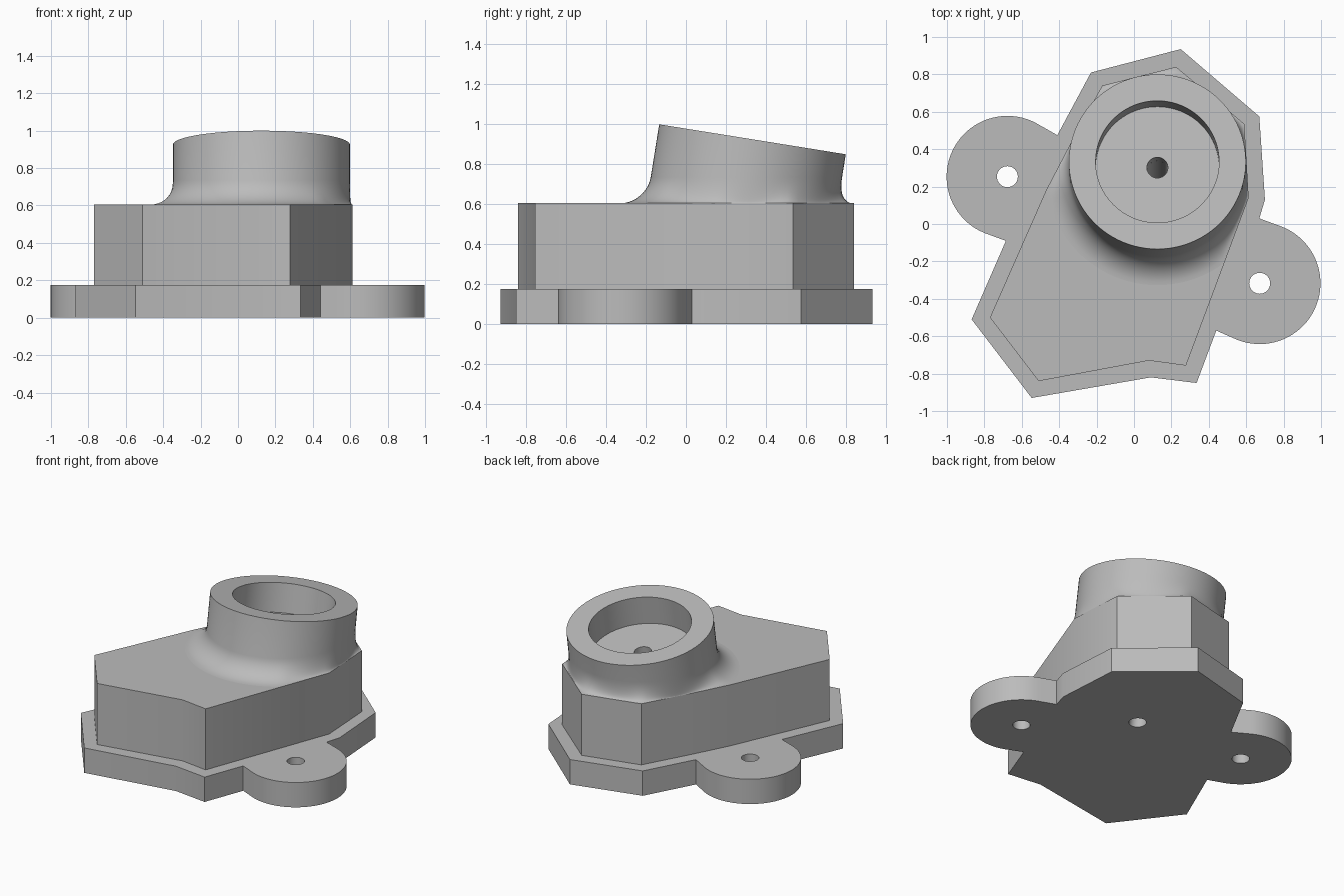
import bpy, bmesh, math
from mathutils import Vector, Matrix

if "Cube" in bpy.data.objects:
    bpy.data.objects.remove(bpy.data.objects["Cube"])

grey = bpy.data.materials.new("light_grey")
grey.diffuse_color = (0.5, 0.5, 0.5, 1)
grey.use_nodes = True
grey.node_tree.nodes["Principled BSDF"].inputs["Base Color"].default_value = grey.diffuse_color

PLATE_TOP, BODY_TOP = 0.175, 0.605
LUGS = [(0.672, -0.317), (-0.677, 0.253)]
LUG_R, HOLE_R = 0.325, 0.056
TILT = math.atan2(0.15, 0.935)
AXIS = Vector((0, math.sin(TILT), math.cos(TILT)))
ACROSS = Vector((0, math.cos(TILT), -math.sin(TILT)))
RIM = Vector((0.125, 0.333, 0.925))


def finish(name, bm):
    bmesh.ops.recalc_face_normals(bm, faces=bm.faces)
    mesh = bpy.data.meshes.new(name)
    bm.to_mesh(mesh)
    bm.free()
    ob = bpy.data.objects.new(name, mesh)
    bpy.context.collection.objects.link(ob)
    mesh.materials.append(grey)
    return ob


def select(ob):
    bpy.ops.object.select_all(action='DESELECT')
    ob.select_set(True)
    bpy.context.view_layer.objects.active = ob


def smooth(ob):
    select(ob)
    bpy.ops.object.shade_smooth_by_angle(angle=math.radians(30))


def prism(name, outline, z0, z1):
    bm = bmesh.new()
    face = bm.faces.new([bm.verts.new((x, y, z0)) for x, y in outline])
    ext = bmesh.ops.extrude_face_region(bm, geom=[face], use_keep_orig=True)
    tops = [v for v in ext["geom"] if isinstance(v, bmesh.types.BMVert)]
    bmesh.ops.translate(bm, verts=tops, vec=(0, 0, z1 - z0))
    return finish(name, bm)


def arc(centre, start, end, n=40):
    angles = [math.radians(start + (end - start) * i / n) for i in range(n + 1)]
    return [(centre[0] + LUG_R * math.cos(a), centre[1] + LUG_R * math.sin(a)) for a in angles]


def drill(target, centre, direction):
    bm = bmesh.new()
    turn = direction.to_track_quat('Z', 'Y').to_matrix().to_4x4()
    bmesh.ops.create_cone(bm, cap_ends=True, segments=32, radius1=HOLE_R, radius2=HOLE_R,
                          depth=3, matrix=Matrix.Translation(centre) @ turn)
    cutter = finish("hole_cutter", bm)
    cutter.hide_render = True
    mod = target.modifiers.new("hole", 'BOOLEAN')
    mod.operation, mod.solver, mod.object = 'DIFFERENCE', 'EXACT', cutter
    select(target)
    bpy.ops.object.modifier_apply(modifier=mod.name)
    bpy.data.objects.remove(cutter)


# Base plate with two rounded mounting lugs
plate_outline = ([(-0.23, 0.81), (0.25, 0.935), (0.67, 0.575), (0.70, 0.13), (0.67, 0.03)]
                 + arc(LUGS[0], 70, -112)
                 + [(0.44, -0.57), (0.335, -0.85), (0.09, -0.82), (-0.547, -0.93),
                    (-0.868, -0.51), (-0.685, -0.09)]
                 + arc(LUGS[1], 248, 62) + [(-0.41, 0.475)])
plate = prism("base_plate", plate_outline, 0, PLATE_TOP)
for x, y in LUGS:
    drill(plate, Vector((x, y, 0)), Vector((0, 0, 1)))
drill(plate, RIM, AXIS)
smooth(plate)

# Angular body block
body_outline = [(-0.17, 0.74), (0.225, 0.84), (0.59, 0.535), (0.613, 0.14), (0.278, -0.757),
                (0.08, -0.73), (-0.51, -0.84), (-0.77, -0.50), (-0.47, 0.18), (-0.345, 0.42)]
body = prism("body_block", body_outline, PLATE_TOP, BODY_TOP)
drill(body, RIM, AXIS)
smooth(body)


# Tilted collar: flared foot held inside the body edge, wall, rim, bore and floor
def axis_at(z):
    return RIM + AXIS * ((z - RIM.z) / AXIS.z)


def reach(c, d):
    """Distance from c to the body outline in direction d."""
    best = 9.0
    for i, p in enumerate(body_outline):
        q = body_outline[(i + 1) % len(body_outline)]
        ex, ey = q[0] - p[0], q[1] - p[1]
        den = d.x * ey - d.y * ex
        if abs(den) > 1e-9:
            wx, wy = p[0] - c.x, p[1] - c.y
            t, s = (wx * ey - wy * ex) / den, (wx * d.y - wy * d.x) / den
            if t > 0 and -1e-6 <= s <= 1 + 1e-6:
                best = min(best, t)
    return best


def flat_ring(radius, z, flare):
    c, pts = axis_at(z), []
    for i in range(SEG):
        a = 2 * math.pi * i / SEG
        v = Vector((radius * math.cos(a), radius * math.sin(a) / math.cos(TILT), 0))
        d = v.normalized()
        room = max(0.002, reach(axis_at(BODY_TOP), d) - v.length)
        pts.append(c + v + d * min(FOOT, room) * flare)
    return pts


def tilted_ring(radius, depth):
    c = RIM - AXIS * depth
    angles = [2 * math.pi * i / SEG for i in range(SEG)]
    return [c + Vector((radius * math.cos(a), 0, 0)) + ACROSS * radius * math.sin(a) for a in angles]


SEG, FOOT, OUTER, BORE, DEPTH = 96, 0.13, 0.473, 0.33, 0.2
rings = []
for k in range(11):
    a = math.pi / 2 * k / 10
    rings.append(flat_ring(OUTER, BODY_TOP + FOOT * (1 - math.cos(a)), 1 - math.sin(a)))
rings += [tilted_ring(OUTER, 0), tilted_ring(BORE, 0), tilted_ring(BORE, DEPTH),
          tilted_ring(HOLE_R, DEPTH), flat_ring(HOLE_R, BODY_TOP, 0)]
bm = bmesh.new()
loops = [[bm.verts.new(p) for p in ring] for ring in rings]
for lo, hi in zip(loops, loops[1:] + loops[:1]):
    for i in range(SEG):
        j = (i + 1) % SEG
        bm.faces.new((lo[i], lo[j], hi[j], hi[i]))
smooth(finish("tilted_collar", bm))
